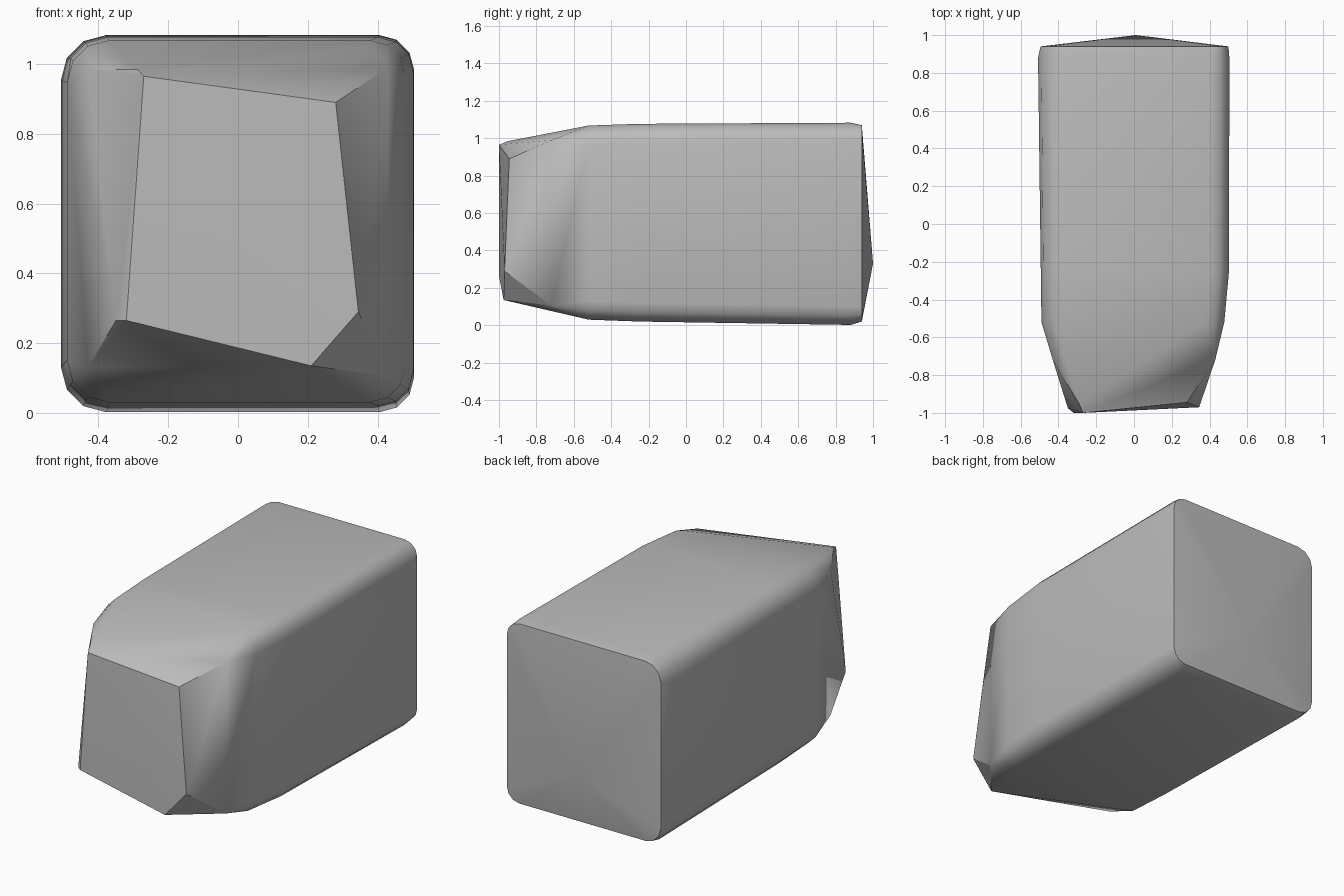
import bpy, bmesh, math

cube = bpy.data.objects.get("Cube")
if cube:
    bpy.data.objects.remove(cube, do_unlink=True)

grey = bpy.data.materials.new("stone grey")
grey.use_nodes = True
colour = (0.5, 0.5, 0.5, 1)
grey.diffuse_color = colour
grey.node_tree.nodes["Principled BSDF"].inputs["Base Color"].default_value = colour


def ring(y, left, right, low, high, r_left, r_right, steps=3):
    """Rounded rectangle across the block at depth y."""
    corners = [(right, high, -1, -1, r_right, 0), (left, high, 1, -1, r_left, 1),
               (left, low, 1, 1, r_left, 2), (right, low, -1, 1, r_right, 3)]
    points = []
    for x, z, sx, sz, r, quarter in corners:
        for i in range(steps + 1):
            a = math.pi / 2 * (quarter + i / steps)
            points.append((x + sx * r + r * math.cos(a), y, z + sz * r + r * math.sin(a)))
    return points


# Long body, slightly narrower toward the front
points = ring(0.94, -0.495, 0.5, 0.02, 1.07, 0.1, 0.08)
points += ring(0.88, -0.508, 0.505, 0.002, 1.083, 0.13, 0.1)
points += ring(-0.25, -0.496, 0.503, 0.02, 1.077, 0.12, 0.1)
points += ring(-0.52, -0.49, 0.478, 0.03, 1.068, 0.12, 0.1)

# Shoulders where the nose starts to taper
points += [(0.43, -0.72, 0.99), (0.43, -0.72, 0.105),
           (-0.43, -0.72, 0.13), (-0.43, -0.72, 0.985)]

# Slanted nose face
points += [(-0.27, -1.0, 0.965), (0.28, -0.945, 0.89), (0.345, -0.97, 0.29),
           (0.21, -0.975, 0.135), (-0.32, -1.0, 0.265), (-0.35, -0.975, 0.265),
           (-0.29, -0.95, 0.985)]

# Shallow peak of the back face
points += [(0.01, 1.0, 0.33)]

mesh = bpy.data.meshes.new("faceted_block")
block = bpy.data.objects.new("faceted_block", mesh)
bpy.context.collection.objects.link(block)
bm = bmesh.new()
for p in points:
    bm.verts.new(p)
result = bmesh.ops.convex_hull(bm, input=bm.verts[:])
loose = [v for v in bm.verts if not v.link_faces]
bmesh.ops.delete(bm, geom=loose, context="VERTS")
bmesh.ops.dissolve_limit(bm, angle_limit=math.radians(1.5),
                         verts=bm.verts[:], edges=bm.edges[:])
bmesh.ops.recalc_face_normals(bm, faces=bm.faces[:])
bm.to_mesh(mesh)
bm.free()
mesh.materials.append(grey)

# Smooth rounded edges, crisp nose and back rim
bpy.ops.object.select_all(action="DESELECT")
block.select_set(True)
bpy.context.view_layer.objects.active = block
bpy.ops.object.shade_smooth_by_angle(angle=math.radians(33))
